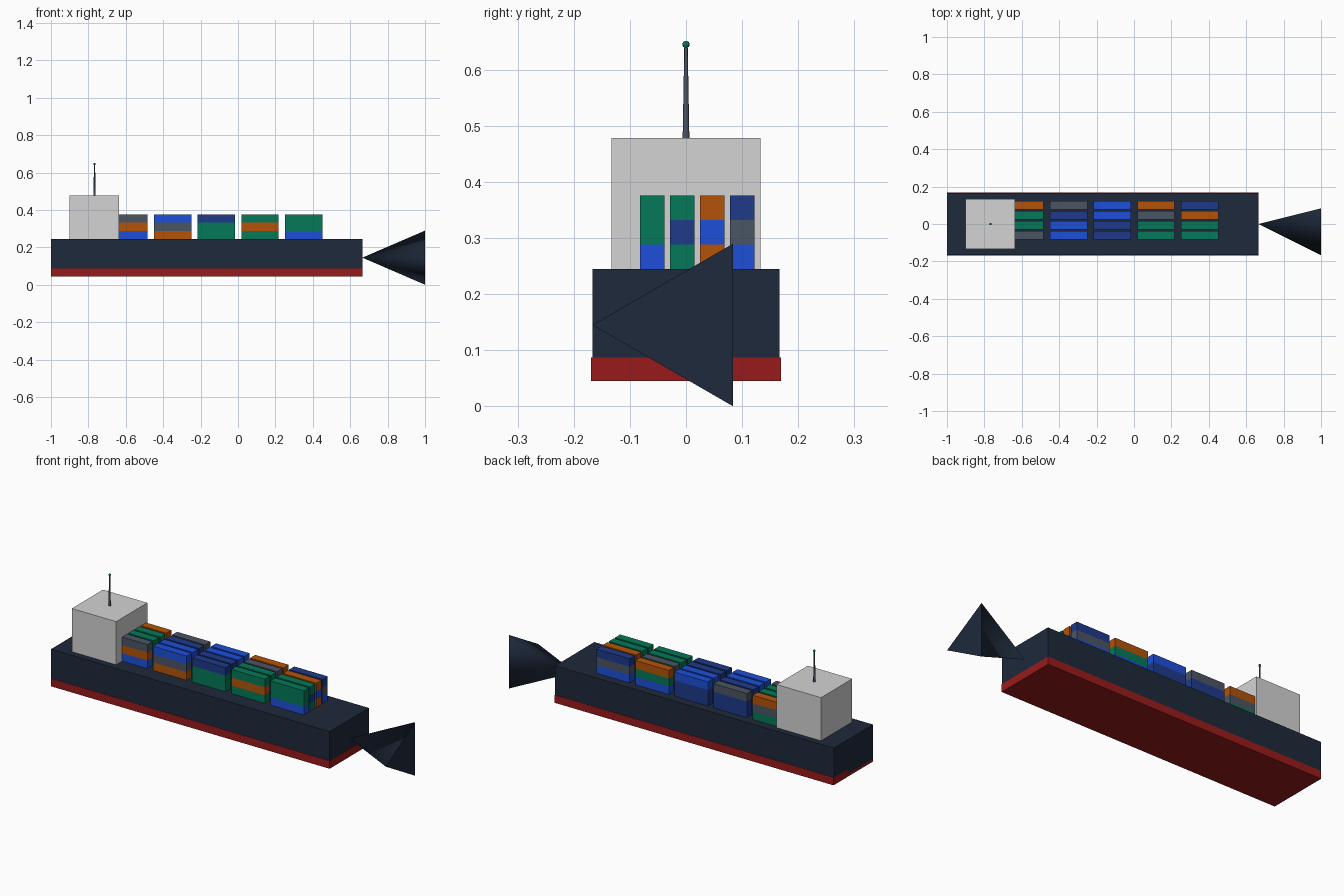
import bpy
import math

default = bpy.data.objects.get("Cube")
if default:
    bpy.data.objects.remove(default, do_unlink=True)


def material(name, code):
    # sRGB hex code to a linear flat colour
    srgb = [int(code[i:i + 2], 16) / 255 for i in (0, 2, 4)]
    rgba = [c / 12.92 if c <= 0.04045 else ((c + 0.055) / 1.055) ** 2.4 for c in srgb] + [1]
    mat = bpy.data.materials.new(name)
    mat.use_nodes = True
    mat.diffuse_color = rgba
    mat.node_tree.nodes["Principled BSDF"].inputs["Base Color"].default_value = rgba
    return mat


hull_navy = material("hull_navy", "1e293b")
keel_red = material("keel_red", "991b1b")
house_grey = material("house_grey", "d4d4d4")
slate = material("slate", "4b5563")
green = material("green", "047857")
blue = material("blue", "1d4ed8")
navy = material("navy", "1e3a8a")
orange = material("orange", "b45309")


def finish(name, mat):
    obj = bpy.context.object
    obj.name = obj.data.name = name
    obj.data.materials.append(mat)
    return obj


def box(name, mat, x, y, z):
    """Box from (low, high) ranges on each axis."""
    ranges = (x, y, z)
    bpy.ops.mesh.primitive_cube_add(size=1, location=[(a + b) / 2 for a, b in ranges])
    obj = finish(name, mat)
    obj.scale = [b - a for a, b in ranges]
    bpy.ops.object.transform_apply(location=False, rotation=False, scale=True)
    return obj


# Hull, waterline band and bridge
DECK = 0.245
box("hull", hull_navy, (-1, 0.665), (-0.167, 0.167), (0.06, DECK))
box("lower_hull", keel_red, (-1, 0.666), (-0.169, 0.169), (0.045, 0.087))
box("bridge_house", house_grey, (-0.9, -0.635), (-0.133, 0.133), (DECK, 0.478))

# Three-sided bow cone: point towards the hull, open end facing +x
bpy.ops.mesh.primitive_cone_add(vertices=3, radius1=0.167, radius2=0, depth=0.335,
                                location=(0.8325, 0, 0.145))
bow = finish("bow_cone", hull_navy)
for v in bow.data.vertices:
    x, y, z = v.co
    v.co = (-z, -y, x)
# Turn the base so that one corner points to -y
low = [v for v in bow.data.vertices if v.co.x > 0]
for i, v in enumerate(low):
    angle = math.pi + i * math.tau / 3
    v.co.y, v.co.z = 0.167 * math.cos(angle), 0.167 * math.sin(angle)
bow.data.update()
# Keep the normals outward and smooth only the slanted sides
bpy.ops.object.mode_set(mode='EDIT')
bpy.ops.mesh.select_all(action='SELECT')
bpy.ops.mesh.normals_make_consistent(inside=False)
bpy.ops.object.mode_set(mode='OBJECT')
for p in bow.data.polygons:
    p.use_smooth = abs(p.normal.x) < 0.99

# Mast with a lamp on top
bpy.ops.mesh.primitive_cone_add(vertices=8, radius1=0.006, radius2=0.003, depth=0.167,
                                location=(-0.767, 0, 0.5615))
finish("mast", slate)
bpy.ops.object.shade_smooth_by_angle(angle=math.radians(50))
bpy.ops.mesh.primitive_uv_sphere_add(segments=12, ring_count=8, radius=0.0065,
                                     location=(-0.767, 0, 0.645))
finish("mast_lamp", green)
bpy.ops.object.shade_smooth()

# Containers: one word per stack from -y to +y, letters from deck upwards
paint = {"b": blue, "n": navy, "g": green, "o": orange, "s": slate}
bays = ["bos gbg ogg gso",
        "osb gnb bon nns",
        "ggn obn gsb nnb",
        "gog bng nos bgo",
        "bgg gng obo bsn"]
LENGTH, WIDTH, HEIGHT = 0.2, 0.0435, 0.0435
for i, bay in enumerate(bays):
    x = -0.583 + i * 0.2335
    for j, stack in enumerate(bay.split()):
        y = -0.0605 + j * 0.0535
        for k, letter in enumerate(stack):
            z = DECK + k * HEIGHT
            box(f"container_{i + 1}_{j + 1}_{k + 1}", paint[letter],
                (x - LENGTH / 2, x + LENGTH / 2),
                (y - WIDTH / 2, y + WIDTH / 2), (z, z + HEIGHT))
